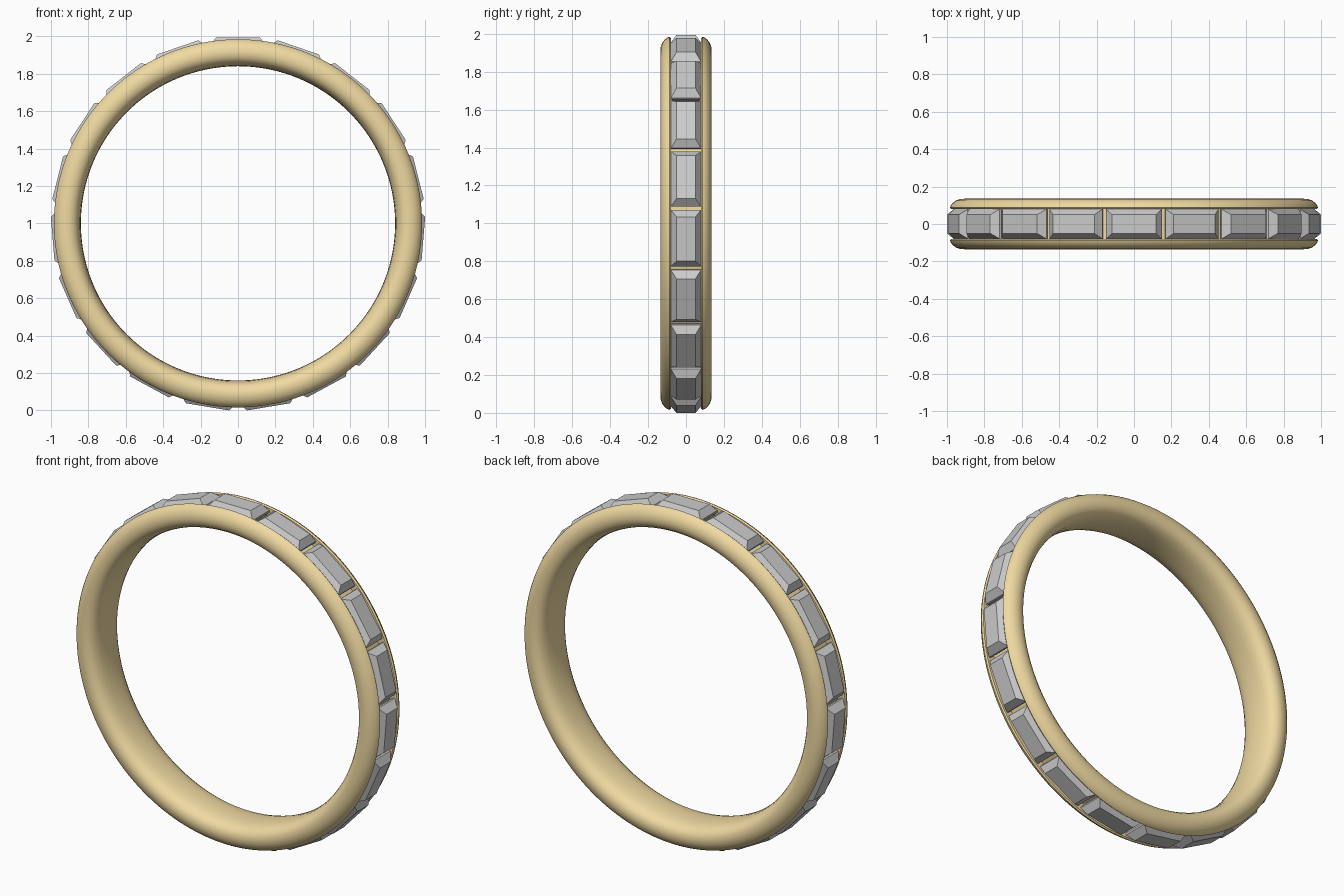
import bpy, bmesh
from math import sin, cos, pi, radians
from mathutils import Matrix, Vector

if "Cube" in bpy.data.objects:
    bpy.data.objects.remove(bpy.data.objects["Cube"])

STONES = 19
CENTRE = Vector((0, 0, 1))


def make_object(name, bm):
    bmesh.ops.recalc_face_normals(bm, faces=bm.faces[:])
    mesh = bpy.data.meshes.new(name)
    bm.to_mesh(mesh)
    bm.free()
    obj = bpy.data.objects.new(name, mesh)
    bpy.context.collection.objects.link(obj)
    return obj


# Band: rounded cross-section (radius, y) with a channel, revolved around y
half = [(0.842, 0.04), (0.846, 0.07), (0.855, 0.098), (0.868, 0.117),
        (0.887, 0.13), (0.91, 0.135), (0.932, 0.133), (0.953, 0.125),
        (0.97, 0.112), (0.98, 0.098), (0.984, 0.088), (0.978, 0.08),
        (0.93, 0.08)]
profile = [(0.84, 0)] + half + [(r, -y) for r, y in reversed(half)]
SEGS = 160
bm = bmesh.new()
rings = []
for i in range(SEGS):
    a = 2 * pi * i / SEGS
    rings.append([bm.verts.new(CENTRE + Vector((r * sin(a), y, r * cos(a))))
                  for r, y in profile])
n = len(profile)
for i in range(SEGS):
    p, q = rings[i], rings[(i + 1) % SEGS]
    for j in range(n):
        k = (j + 1) % n
        bm.faces.new((p[j], p[k], q[k], q[j]))
band = make_object("band", bm)
gold = bpy.data.materials.new("gold")
gold.diffuse_color = (0.87, 0.7, 0.36, 1)
gold.use_nodes = True
gold.node_tree.nodes["Principled BSDF"].inputs["Base Color"].default_value = gold.diffuse_color
band.data.materials.append(gold)
bpy.context.view_layer.objects.active = band
band.select_set(True)
bpy.ops.object.shade_smooth_by_angle(angle=radians(35))
band.select_set(False)

# Baguette stone levels: half length, half width, distance from ring centre
levels = [(0.09, 0.02, 0.865), (0.149, 0.079, 0.945),
          (0.149, 0.079, 0.955), (0.117, 0.05, 0.9945)]


def stone(name, angle):
    bm = bmesh.new()
    turn = Matrix.Translation(CENTRE) @ Matrix.Rotation(angle, 4, 'Y')
    loops = [[bm.verts.new(turn @ Vector((sx * l, sy * w, h)))
              for sx, sy in ((-1, -1), (1, -1), (1, 1), (-1, 1))]
             for l, w, h in levels]
    bm.faces.new(loops[0])
    bm.faces.new(loops[-1])
    for lo, hi in zip(loops, loops[1:]):
        for j in range(4):
            k = (j + 1) % 4
            bm.faces.new((lo[j], lo[k], hi[k], hi[j]))
    make_object(name, bm)


for i in range(STONES):
    stone(f"baguette_stone_{i + 1}", 2 * pi * i / STONES)
